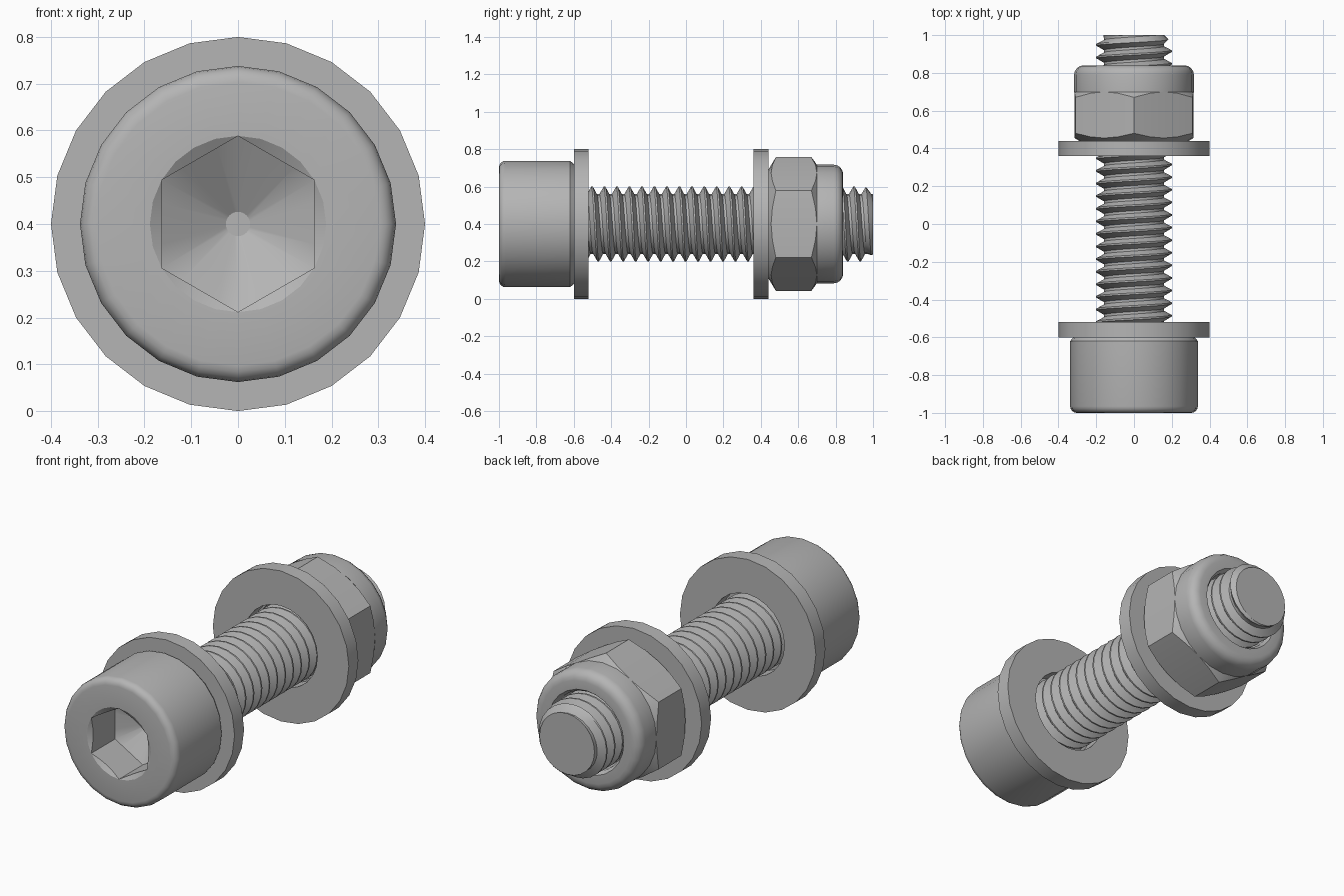
import bpy
import bmesh
from math import sin, cos, pi, radians

SEG = 24          # sides of every round part
AXIS_Z = 0.4      # height of the bolt axis

cube = bpy.data.objects.get("Cube")
if cube:
    bpy.data.objects.remove(cube, do_unlink=True)

steel = bpy.data.materials.new("steel_grey")
steel.use_nodes = True
steel.diffuse_color = (0.46, 0.46, 0.46, 1)
steel.node_tree.nodes["Principled BSDF"].inputs["Base Color"].default_value = steel.diffuse_color


def polar(r, y, a):
    """Point at angle a round the bolt axis, measured from the top."""
    return (r * sin(a), y, AXIS_Z + r * cos(a))


def finish(name, bm):
    bmesh.ops.recalc_face_normals(bm, faces=bm.faces)
    mesh = bpy.data.meshes.new(name)
    bm.to_mesh(mesh)
    bm.free()
    mesh.materials.append(steel)
    obj = bpy.data.objects.new(name, mesh)
    bpy.context.collection.objects.link(obj)
    bpy.ops.object.select_all(action='DESELECT')
    obj.select_set(True)
    bpy.context.view_layer.objects.active = obj
    bpy.ops.object.shade_smooth_by_angle(angle=radians(30))
    return obj


def lathe(name, rings, closed):
    """Skin rings; each is (radius, y) or a function of the angle giving them."""
    bm = bmesh.new()
    loops = []
    for ring in rings:
        loop = []
        for i in range(SEG):
            a = 2 * pi * i / SEG
            r, y = ring(a) if callable(ring) else ring
            loop.append(bm.verts.new(polar(r, y, a)))
        loops.append(loop)
    pairs = list(zip(loops, loops[1:]))
    if closed:
        pairs.append((loops[-1], loops[0]))
    else:
        bm.faces.new(loops[0])
        bm.faces.new(loops[-1])
    for p, q in pairs:
        for i in range(SEG):
            j = (i + 1) % SEG
            bm.faces.new((p[i], p[j], q[j], q[i]))
    return finish(name, bm)


def hexagon(flat, corner, y_of_r):
    """Hexagonal ring with a corner at the top, its height following the radius."""
    def ring(a):
        r = min(corner, flat / cos(a % (pi / 3) - pi / 6))
        return r, y_of_r(r)
    return ring


def fillet(r, y, size, direction, steps=4):
    """Quarter-round from the side wall at radius r to the end face at y."""
    return [(r - size + size * cos(t), y + direction * size * (sin(t) - 1))
            for t in (pi / 2 * i / steps for i in range(steps + 1))]


# Cylinder head with a hexagonal socket
lathe("bolt_head",
      [(0.322, -0.6), (0.338, -0.62)]
      + fillet(0.338, -1, 0.035, -1)
      + [(0.1885, -1),
         hexagon(0.163, 1, lambda r: -1 + 0.6 * (0.189 - r)),
         hexagon(0.163, 1, lambda r: -0.8),
         (0.026, -0.71)],
      closed=False)

# Washers under the head and under the nut
for name, y in (("head_washer", -0.6), ("nut_washer", 0.36)):
    lathe(name, [(0.215, y), (0.4, y), (0.4, y + 0.08), (0.215, y + 0.08)], closed=True)

# Locking nut: chamfered hexagon with a round collar
lathe("lock_nut",
      [(0.205, 0.44), (0.29, 0.44),
       hexagon(0.315, 0.357, lambda r: 0.44 + 0.6 * (r - 0.29)),
       hexagon(0.315, 0.357, lambda r: 0.70 - 0.7 * (r - 0.315)),
       (0.317, 0.70)]
      + fillet(0.317, 0.84, 0.05, 1)
      + [(0.222, 0.84), (0.208, 0.82)],
      closed=True)

# Threaded shank: a thread profile swept along a right-handed helix
PITCH, START, END = 0.0667, -0.61, 1.0
ROOT, CREST, TIP = 0.16, 0.2, 0.162
profile = ((0, ROOT), (0.2, ROOT), (0.55, CREST), (0.68, CREST), (1, ROOT))
bm = bmesh.new()
rows = []
turns = int((END - START) / PITCH) + 3
for i in range(turns * SEG + 1):
    row = []
    for offset, r in profile:
        y = START + PITCH * (i / SEG + offset - 1)
        y = min(max(y, START), END)
        r = min(r, TIP + 0.9 * (END - y))
        row.append(bm.verts.new(polar(r, y, 2 * pi * i / SEG)))
    rows.append(row)
for p, q in zip(rows, rows[1:]):
    for k in range(len(profile) - 1):
        bm.faces.new((p[k], q[k], q[k + 1], p[k + 1]))
for y in (START, END):
    bm.faces.new([bm.verts.new(polar(TIP, y, 2 * pi * i / SEG)) for i in range(SEG)])
bmesh.ops.remove_doubles(bm, verts=bm.verts, dist=0.0004)
bmesh.ops.dissolve_degenerate(bm, edges=bm.edges, dist=0.0004)
finish("threaded_shank", bm)
